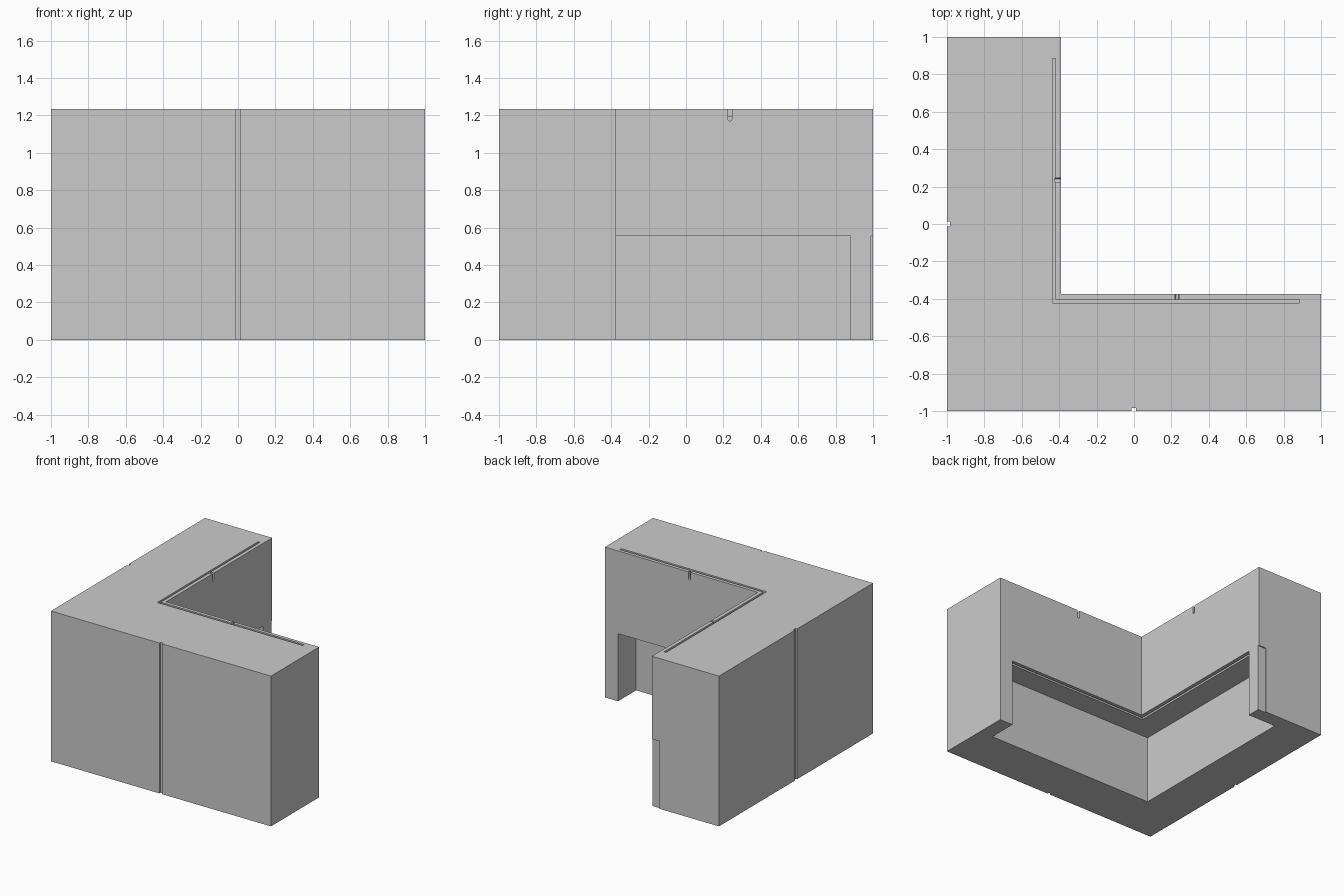
import bpy
import bmesh
from math import pi, cos, sin
from mathutils import Vector

cube = bpy.data.objects.get("Cube")
if cube:
    bpy.data.objects.remove(cube, do_unlink=True)

HEIGHT = 1.235
INNER_X, INNER_Y = -0.39, -0.375   # inner faces of the two arms
RECESS_TOP, RECESS_END = 0.555, 0.88

grey = bpy.data.materials.new("plain grey")
grey.use_nodes = True
colour = (0.6, 0.6, 0.6, 1)
grey.diffuse_color = colour
grey.node_tree.nodes["Principled BSDF"].inputs["Base Color"].default_value = colour


def prism(name, points, extrusion):
    """Closed solid swept from a flat outline."""
    bm = bmesh.new()
    face = bm.faces.new([bm.verts.new(p) for p in points])
    swept = bmesh.ops.extrude_face_region(bm, geom=[face])["geom"]
    moved = [v for v in swept if isinstance(v, bmesh.types.BMVert)]
    bmesh.ops.translate(bm, verts=moved, vec=Vector(extrusion))
    bmesh.ops.recalc_face_normals(bm, faces=bm.faces)
    mesh = bpy.data.meshes.new(name)
    bm.to_mesh(mesh)
    bm.free()
    mesh.materials.append(grey)
    obj = bpy.data.objects.new(name, mesh)
    bpy.context.collection.objects.link(obj)
    return obj


def corner(name, x0, y0, x1, y1, end, z0, z1):
    """L-shaped solid: outer corner (x0, y0), inner corner (x1, y1)."""
    plan = [(x0, y0), (end, y0), (end, y1), (x1, y1), (x1, end), (x0, end)]
    return prism(name, [(x, y, z0) for x, y in plan], (0, 0, z1 - z0))


def box(name, x0, x1, y0, y1, z0, z1):
    plan = [(x0, y0), (x1, y0), (x1, y1), (x0, y1)]
    return prism(name, [(x, y, z0) for x, y in plan], (0, 0, z1 - z0))


def cable_notch(name, centre, along_x):
    """Round-bottomed notch from an inner face to the top slot."""
    r = 0.01
    outline = [(-r, HEIGHT + 0.05)]
    outline += [(-r * cos(pi * i / 8), 1.18 - r * sin(pi * i / 8)) for i in range(9)]
    outline += [(r, HEIGHT + 0.05)]
    if along_x:
        points = [(INNER_X - 0.032, centre + s, z) for s, z in outline]
        return prism(name, points, (0.06, 0, 0))
    points = [(centre + s, INNER_Y - 0.03, z) for s, z in outline]
    return prism(name, points, (0, 0.06, 0))


# Corner counter body
counter = corner("corner_counter", -1, -1, INNER_X, INNER_Y, 1, 0, HEIGHT)

cutters = [
    # Knee recess along both inner faces
    corner("knee_recess", -0.645, -0.61, 0, 0, RECESS_END, -0.1, RECESS_TOP),
    # Thin slots in the worktop and in the recess ceiling
    corner("top_slot", -0.437, -0.422, -0.42, -0.403, 0.885, 1.195, HEIGHT + 0.1),
    corner("ceiling_slot", -0.437, -0.422, -0.42, -0.403, RECESS_END - 0.002,
           RECESS_TOP - 0.1, RECESS_TOP + 0.04),
    # Full-height grooves in the two outer faces
    box("front_groove", -0.014, 0.011, -1.1, -0.985, -0.1, HEIGHT + 0.1),
    box("side_groove", -1.1, -0.985, -0.013, 0.013, -0.1, HEIGHT + 0.1),
    # Shallow step at the end of the rear arm
    box("end_step", -0.46, -0.3, 0.99, 1.1, -0.1, RECESS_TOP),
    cable_notch("side_cable_notch", 0.235, True),
    cable_notch("front_cable_notch", 0.23, False),
]

# Cut everything out of the body, then drop the cutters
for cutter in cutters:
    mod = counter.modifiers.new(cutter.name, "BOOLEAN")
    mod.operation = "DIFFERENCE"
    mod.solver = "EXACT"
    mod.object = cutter
    cutter.hide_render = True

bpy.context.view_layer.update()
evaluated = counter.evaluated_get(bpy.context.evaluated_depsgraph_get())
result = bpy.data.meshes.new_from_object(evaluated)
counter.modifiers.clear()
counter.data = result
for cutter in cutters:
    bpy.data.objects.remove(cutter, do_unlink=True)
